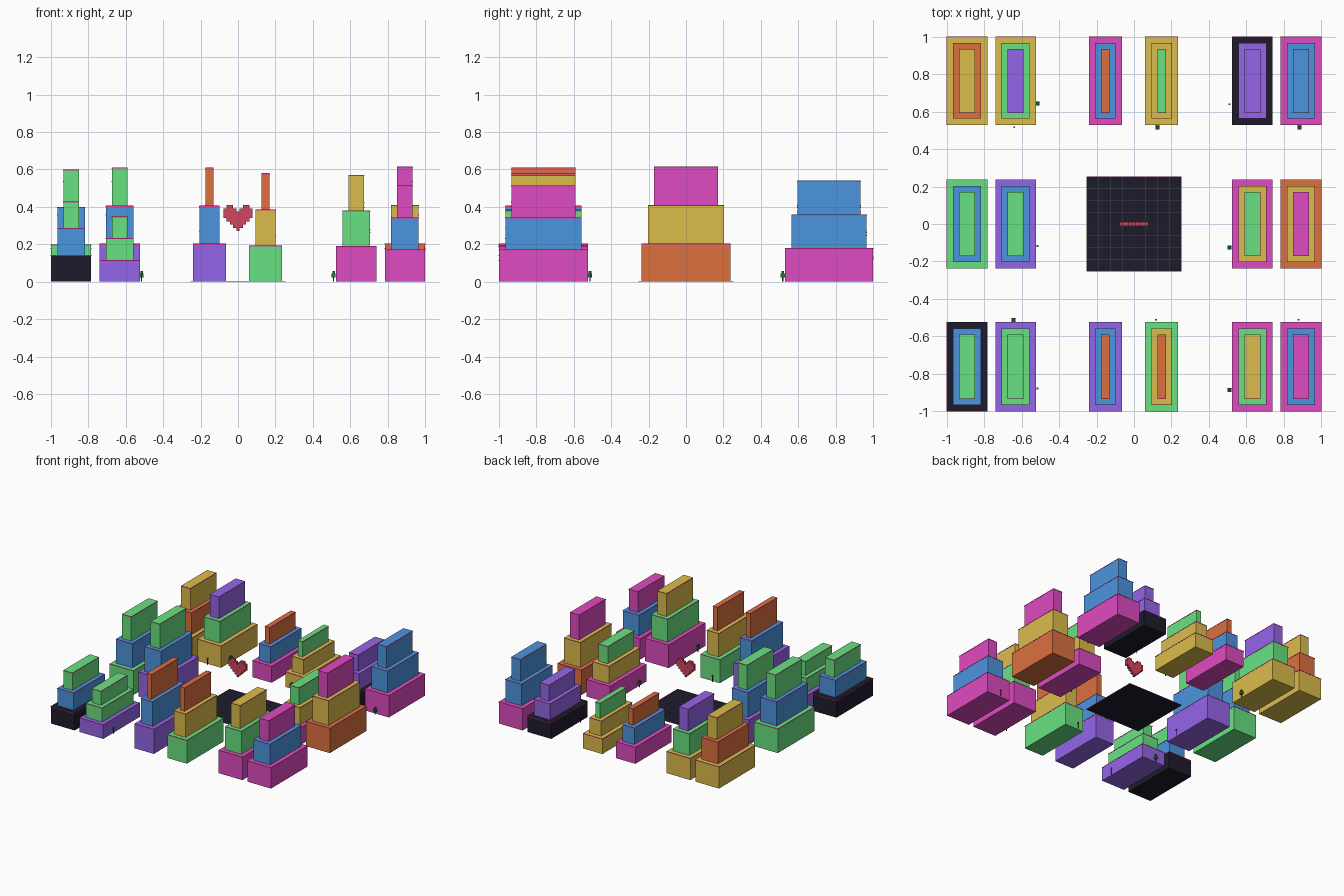
import bpy, bmesh
from mathutils import Matrix, Vector

if "Cube" in bpy.data.objects:
    bpy.data.objects.remove(bpy.data.objects["Cube"])

COL = {'Y': (.86, .73, .30), 'O': (.86, .44, .26), 'G': (.41, .88, .50),
       'P': (.58, .40, .91), 'B': (.30, .58, .87), 'K': (.87, .30, .75),
       'D': (.14, .13, .19), 'N': (.90, .22, .62), 'H': (.82, .28, .37),
       'T': (.15, .45, .22), 'W': (.32, .20, .16), 'L': (.27, .28, .36),
       'A': (.70, .58, .25)}
mats = {}
for k, c in COL.items():
    m = bpy.data.materials.new("colour_" + k)
    m.diffuse_color = (*[v ** 2.2 for v in c], 1)
    m.use_nodes = True
    m.node_tree.nodes["Principled BSDF"].inputs["Base Color"].default_value = m.diffuse_color
    mats[k] = m


def boxes(name, items):
    """One object from (x0, x1, y0, y1, z0, z1, colour) boxes."""
    bm = bmesh.new()
    me = bpy.data.meshes.new(name)
    keys = sorted({i[6] for i in items})
    for k in keys:
        me.materials.append(mats[k])
    for x0, x1, y0, y1, z0, z1, k in items:
        mat = Matrix.Translation(((x0 + x1) / 2, (y0 + y1) / 2, (z0 + z1) / 2)) \
            @ Matrix.Diagonal((x1 - x0, y1 - y0, z1 - z0, 1))
        verts = bmesh.ops.create_cube(bm, size=1, matrix=mat)['verts']
        for f in {f for v in verts for f in v.link_faces}:
            f.material_index = keys.index(k)
    bm.to_mesh(me)
    bm.free()
    ob = bpy.data.objects.new(name, me)
    bpy.context.collection.objects.link(ob)
    return ob


# stepped towers: tier colours and total height per column
cols = [(-1, -.785), (-.74, -.525), (-.24, -.065), (.06, .235), (.525, .74), (.785, 1)]
rows = {
    "back": (.53, 1, [("YOY", .54), ("YGP", .54), ("KBO", .41), ("YYG", .375), ("DPP", .40), ("KBB", .54)]),
    "middle": (-.237, .237, [("GBG", .60), ("PBG", .61), None, None, ("KYG", .425), ("OYK", .615)]),
    "front": (-1, -.525, [("DBG", .43), ("PGG", .35), ("PBO", .61), ("GYO", .58), ("KGY", .57), ("KBK", .515)]),
}
for row, (y0, y1, towers) in rows.items():
    for i, tower in enumerate(towers):
        if not tower:
            continue
        parts = []
        x0, x1 = cols[i]
        h = tower[1] / 3
        for t, k in enumerate(tower[0]):
            s = (0, .034, .066)[t]
            a, b, c, d, z = x0 + s, x1 - s, y0 + s, y1 - s, (t + 1) * h
            parts.append((a, b, c, d, t * h, z, k))
            # neon band just under the roof edge
            e = .0012
            parts.append((a - e, b + e, c - e, d + e, z - .006, z - .001, 'N'))
        boxes(f"tower_{row}_{i + 1}", parts)

# central plaza with tile lines and border
boxes("plaza", [(-.253, .253, -.253, .253, 0, .003, 'D')])
lines = []
for i in range(1, 8):
    p = -.25 + i * .0625
    lines += [(p - .001, p + .001, -.25, .25, .003, .0036, 'L'),
              (-.25, .25, p - .001, p + .001, .003, .0035, 'L')]
boxes("plaza_tile_lines", lines)
boxes("plaza_border", [(-.255, -.251, -.255, .255, 0, .005, 'A'), (.251, .255, -.255, .255, 0, .005, 'N'),
                       (-.251, .251, -.255, -.251, 0, .005, 'A'), (-.251, .251, .251, .255, 0, .005, 'N')])

# floating pixel heart
pattern = [" XX   XX ", "XXXX XXXX", "XXXXXXXXX", "XXXXXXXXX",
           " XXXXXXX ", "  XXXXX  ", "   XXX   ", "    X    "]
s, r = .0174, .0086
heart = []
for j, line in enumerate(pattern):
    for i, ch in enumerate(line):
        if ch == "X":
            x, z = (i - 4) * s, .401 - j * s
            heart.append((x - r, x + r, -.01, .01, z - r, z + r, 'H'))
boxes("pixel_heart", heart)

# street trees
for n, (x, y) in enumerate([(-.515, .645), (.125, .517), (.885, .517), (.511, -.125), (-.645, -.513), (.511, -.887)]):
    boxes(f"tree_{n + 1}", [(x - .003, x + .003, y - .003, y + .003, 0, .028, 'W'),
                            (x - .011, x + .011, y - .011, y + .011, .022, .044, 'T'),
                            (x - .007, x + .007, y - .007, y + .007, .044, .056, 'T')])

# street lamps
for n, (x, y) in enumerate([(-.64, .517), (.511, .64), (-.515, -.118), (-.515, -.88), (.118, -.512), (.88, -.512)]):
    boxes(f"street_lamp_{n + 1}", [(x - .002, x + .002, y - .002, y + .002, 0, .045, 'D'),
                                   (x - .005, x + .005, y - .005, y + .005, .045, .053, 'N')])
